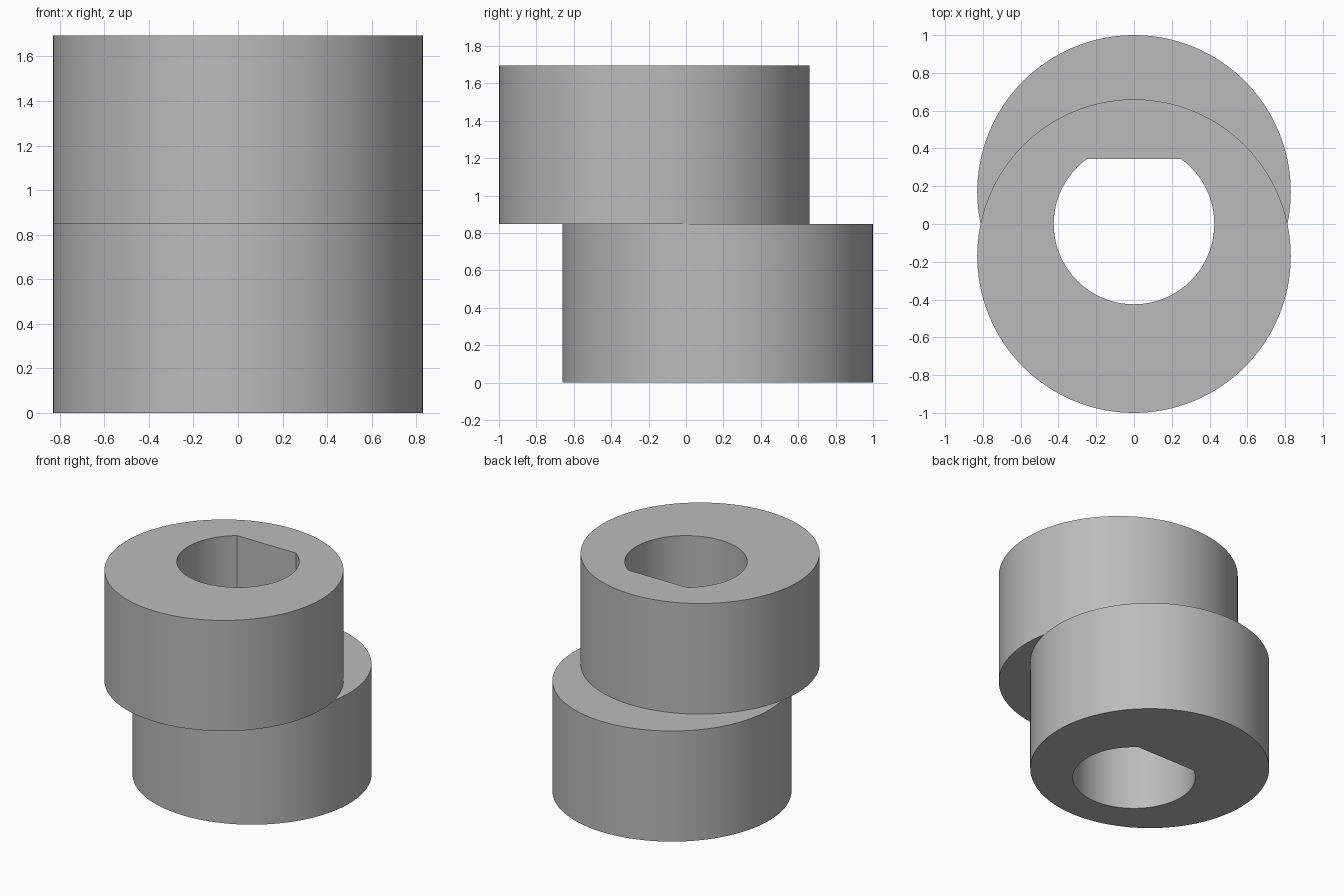
import bpy
import bmesh
import math

default = bpy.data.objects.get("Cube")
if default:
    bpy.data.objects.remove(default, do_unlink=True)

RADIUS, OFFSET = 0.83, 0.17
HEIGHT = 1.695
MID = HEIGHT / 2
BORE_RADIUS, FLAT_Y = 0.425, 0.345

grey = bpy.data.materials.new("plain grey")
grey.use_nodes = True
colour = (0.5, 0.5, 0.5, 1)
grey.diffuse_color = colour
grey.node_tree.nodes["Principled BSDF"].inputs["Base Color"].default_value = colour


def prism(name, outline, bottom, top):
    """Extrude a closed outline from bottom to top."""
    bm = bmesh.new()
    base = bm.faces.new([bm.verts.new((x, y, bottom)) for x, y in outline])
    walls = bmesh.ops.extrude_face_region(bm, geom=[base], use_keep_orig=True)
    raised = [g for g in walls["geom"] if isinstance(g, bmesh.types.BMVert)]
    bmesh.ops.translate(bm, verts=raised, vec=(0, 0, top - bottom))
    bmesh.ops.recalc_face_normals(bm, faces=bm.faces)
    mesh = bpy.data.meshes.new(name)
    bm.to_mesh(mesh)
    bm.free()
    mesh.materials.append(grey)
    obj = bpy.data.objects.new(name, mesh)
    bpy.context.collection.objects.link(obj)
    return obj


def arc(radius, centre_y, start, end, steps):
    angles = [start + (end - start) * i / steps for i in range(steps + 1)]
    return [(radius * math.cos(a), centre_y + radius * math.sin(a)) for a in angles]


def combine(target, other, operation):
    """Apply a boolean, then discard the second solid."""
    mod = target.modifiers.new("combine", "BOOLEAN")
    mod.operation, mod.solver, mod.object = operation, "EXACT", other
    bpy.context.view_layer.objects.active = target
    bpy.ops.object.modifier_apply(modifier=mod.name)
    bpy.data.objects.remove(other, do_unlink=True)


# Two offset round lobes, joined where they meet
full = 2 * math.pi
body = prism("eccentric_body", arc(RADIUS, OFFSET, 0, full, 128)[:-1], 0, MID)
upper = prism("upper_lobe", arc(RADIUS, -OFFSET, 0, full, 128)[:-1], MID, HEIGHT)
combine(body, upper, "UNION")

# D-shaped bore through both lobes, flat towards the back
flat = math.asin(FLAT_Y / BORE_RADIUS)
bore = prism("bore_cutter", arc(BORE_RADIUS, 0, math.pi - flat, full + flat, 96),
             -0.1, HEIGHT + 0.1)
bore.hide_render = True
combine(body, bore, "DIFFERENCE")

# Smooth round walls with crisp rims
bpy.ops.object.select_all(action="DESELECT")
body.select_set(True)
bpy.context.view_layer.objects.active = body
bpy.ops.object.shade_smooth_by_angle(angle=math.radians(30))
